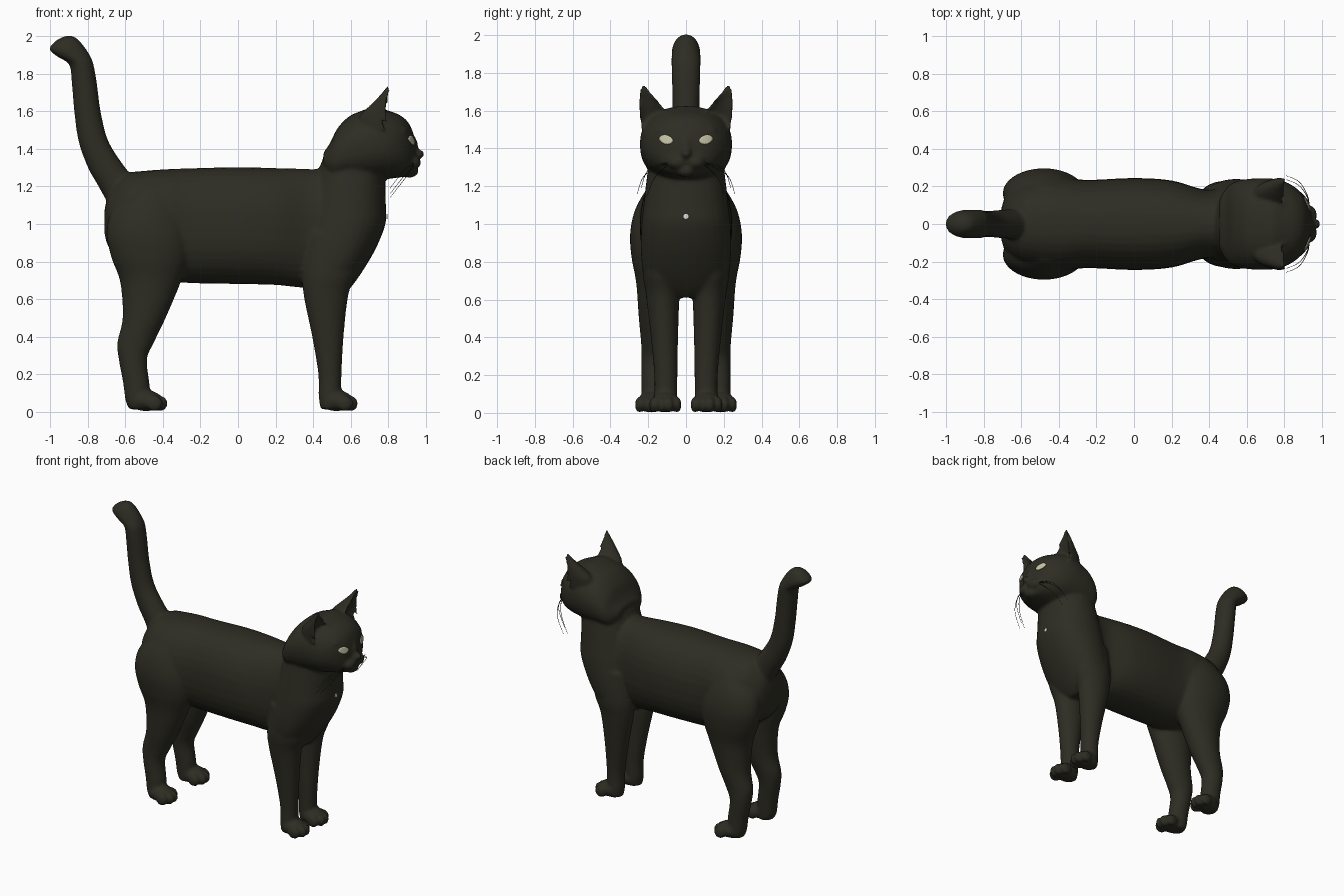
import bpy, bmesh, math
from mathutils import Vector, Matrix

if "Cube" in bpy.data.objects:
    bpy.data.objects.remove(bpy.data.objects["Cube"])


def material(name, rgb):
    m = bpy.data.materials.new(name)
    m.diffuse_color = (*rgb, 1)
    m.use_nodes = True
    m.node_tree.nodes["Principled BSDF"].inputs["Base Color"].default_value = m.diffuse_color
    return m


FUR = material("dark fur", (0.027, 0.026, 0.017))
EYE = material("pale eye", (0.56, 0.54, 0.38))
TAG = material("white spot", (0.75, 0.75, 0.72))


def spline(rows, steps=5):
    """Catmull-Rom interpolation of section rows."""
    out = []
    for i in range(len(rows) - 1):
        p = [rows[max(0, min(len(rows) - 1, i + k))] for k in (-1, 0, 1, 2)]
        for s in range(steps):
            t = s / steps
            out.append([0.5 * (2 * b + (c - a) * t + (2 * a - 5 * b + 4 * c - d) * t * t
                               + (3 * b - a - 3 * c + d) * t ** 3) for a, b, c, d in zip(*p)])
    return out + [list(rows[-1])]


def loft(bm, axis, rows, power=2.0, side=1, dent=None):
    """Rows are (position, low, high, y low, y high) along x or z."""
    n, rings = 32, []
    for t, a0, a1, y0, y1 in spline(rows):
        ring = []
        for k in range(n):
            ang = 2 * math.pi * k / n
            c, s = math.cos(ang), math.sin(ang)
            c = math.copysign(abs(c) ** (2 / power), c)
            s = math.copysign(abs(s) ** (2 / power), s)
            if dent is not None and c > 0:
                c *= dent
            a = (a0 + a1) / 2 + c * (a1 - a0) / 2
            y = side * ((y0 + y1) / 2 + s * (y1 - y0) / 2)
            ring.append(bm.verts.new((t, y, a) if axis == "X" else (a, y, t)))
        rings.append(ring)
    for r0, r1 in zip(rings, rings[1:]):
        for k in range(n):
            bm.faces.new((r0[k], r0[(k + 1) % n], r1[(k + 1) % n], r1[k]))
    bm.faces.new(rings[0][::-1])
    bm.faces.new(rings[-1])


def blob(bm, centre, radii):
    m = Matrix.Translation(centre) @ Matrix.Diagonal((*radii, 1))
    bmesh.ops.create_uvsphere(bm, u_segments=24, v_segments=16, radius=1, matrix=m)


def add_object(name, bm, mat):
    bmesh.ops.recalc_face_normals(bm, faces=bm.faces[:])
    me = bpy.data.meshes.new(name)
    bm.to_mesh(me)
    bm.free()
    me.materials.append(mat)
    me.shade_smooth()
    ob = bpy.data.objects.new(name, me)
    bpy.context.collection.objects.link(ob)
    return ob


bm = bmesh.new()

# torso
loft(bm, "X", [(-.712, .95, 1.07, -.06, .06), (-.685, .87, 1.17, -.14, .14),
               (-.6, .8, 1.265, -.21, .21), (-.5, .74, 1.283, -.24, .24),
               (-.38, .7, 1.292, -.25, .25), (-.25, .685, 1.297, -.235, .235),
               (0, .68, 1.303, -.245, .245), (.2, .675, 1.298, -.232, .232),
               (.37, .66, 1.293, -.185, .185), (.5, .68, 1.28, -.19, .19),
               (.62, .78, 1.2, -.15, .15)], power=2.3)

# chest and neck
loft(bm, "Z", [(1.42, .49, .8, -.18, .18), (1.33, .445, .79, -.195, .195),
               (1.25, .42, .785, -.207, .207), (1.1, .38, .788, -.225, .225),
               (1.0, .36, .786, -.236, .236), (.87, .34, .735, -.24, .24),
               (.75, .34, .665, -.228, .228), (.66, .36, .6, -.19, .19),
               (.61, .41, .55, -.1, .1)], power=2.2)

# tail with hooked tip
loft(bm, "Z", [(1.06, -.66, -.48, -.08, .08), (1.14, -.71, -.5, -.085, .085),
               (1.22, -.755, -.535, -.08, .08), (1.3, -.80, -.6, -.075, .075),
               (1.44, -.85, -.69, -.07, .07), (1.6, -.873, -.732, -.071, .071),
               (1.75, -.886, -.752, -.074, .074), (1.85, -.9, -.77, -.077, .077),
               (1.89, -.96, -.785, -.077, .077), (1.93, -1.006, -.808, -.073, .073),
               (1.965, -.985, -.835, -.06, .06), (1.99, -.95, -.86, -.04, .04),
               (2.004, -.915, -.885, -.012, .012)])

# head
loft(bm, "X", [(.455, 1.3, 1.38, -.13, .13), (.49, 1.24, 1.43, -.19, .19),
               (.53, 1.22, 1.51, -.222, .222), (.59, 1.22, 1.572, -.238, .238),
               (.65, 1.22, 1.6, -.243, .243), (.73, 1.23, 1.625, -.243, .243),
               (.8, 1.24, 1.605, -.228, .228), (.86, 1.248, 1.582, -.195, .195),
               (.905, 1.255, 1.545, -.15, .15), (.932, 1.27, 1.49, -.1, .1),
               (.945, 1.3, 1.43, -.045, .045)], power=2.25)

# nose bridge, nose and chin
blob(bm, (.915, 0, 1.41), (.045, .042, .07))
blob(bm, (.957, 0, 1.372), (.038, .03, .026))
blob(bm, (.915, 0, 1.283), (.048, .055, .036))

for s in (1, -1):
    # muzzle pads and brows
    blob(bm, (.922, s * .046, 1.328), (.054, .058, .042))
    blob(bm, (.868, s * .1, 1.495), (.04, .065, .028))

    # ears, hollow at the front
    loft(bm, "Z", [(1.50, .64, .97, .09, .238), (1.57, .645, .965, .095, .245),
                   (1.62, .69, .93, .122, .25), (1.67, .74, .88, .165, .25),
                   (1.71, .775, .85, .195, .243), (1.74, .795, .82, .215, .232)],
         side=s, dent=-.35)

    # front legs
    loft(bm, "Z", [(.95, .38, .64, .08, .225), (.75, .345, .63, .04, .23),
                   (.62, .35, .588, .036, .212), (.4, .395, .563, .042, .186),
                   (.2, .428, .552, .045, .168), (.08, .43, .55, .047, .168),
                   (.012, .44, .55, .055, .165)], side=s)

    # hind legs with thighs
    loft(bm, "Z", [(1.2, -.55, -.35, .06, .2), (1.08, -.67, -.3, .03, .268),
                   (.95, -.70, -.265, .03, .296), (.82, -.675, -.265, .03, .288),
                   (.69, -.628, -.305, .035, .264), (.5, -.615, -.385, .06, .25),
                   (.37, -.643, -.447, .085, .238), (.28, -.636, -.485, .098, .236),
                   (.15, -.612, -.472, .106, .236), (.06, -.6, -.47, .11, .236),
                   (.012, -.58, -.47, .115, .23)], side=s)

    # paws with four toes each
    for px, py in ((.525, .109), (-.49, .185)):
        blob(bm, (px, s * py, .058), (.088, .073, .056))
        for k, dx in ((-1.5, .045), (-.5, .073), (.5, .073), (1.5, .045)):
            blob(bm, (px + dx, s * (py + k * .041), .043), (.043, .024, .043))

# flat soles
for v in bm.verts:
    v.co.z = max(v.co.z, .001)

body = add_object("cat_body", bm, FUR)
rm = body.modifiers.new("fuse", "REMESH")
rm.mode = "VOXEL"
rm.voxel_size = .0105
rm.use_smooth_shade = True
sm = body.modifiers.new("soften", "SMOOTH")
sm.factor = .5
sm.iterations = 6

# fused surface, used to lay the eyes and spot on it
bpy.context.view_layer.update()
fused = body.evaluated_get(bpy.context.evaluated_depsgraph_get())


def plate(name, y, z, ry, rz, tilt, mat, point=1.0):
    """Thin almond plate following the front surface."""
    bm = bmesh.new()
    n, rings = 24, []

    def on_surface(dy, dz):
        yy, zz = y + dy, z + dz + tilt * dy
        hit, loc, nor, _ = fused.ray_cast(Vector((2, yy, zz)), Vector((-1, 0, 0)))
        return bm.verts.new(loc + nor * .004 if hit else (.78, yy, zz))

    mid = on_surface(0, 0)
    for f in (.35, .7, 1):
        rings.append([on_surface(f * ry * math.cos(a),
                                 f * rz * math.copysign(abs(math.sin(a)) ** point, math.sin(a)))
                      for a in (2 * math.pi * k / n for k in range(n))])
    for k in range(n):
        j = (k + 1) % n
        bm.faces.new((mid, rings[0][k], rings[0][j]))
        for r0, r1 in zip(rings, rings[1:]):
            bm.faces.new((r0[k], r1[k], r1[j], r0[j]))
    ob = add_object(name, bm, mat)
    so = ob.modifiers.new("thickness", "SOLIDIFY")
    so.thickness = .005
    so.offset = 0


def whisker(name, pts):
    cu = bpy.data.curves.new(name, "CURVE")
    cu.dimensions = "3D"
    cu.bevel_depth = .0028
    cu.bevel_resolution = 1
    sp = cu.splines.new("POLY")
    path = spline(pts, 5)
    sp.points.add(len(path) - 1)
    for i, (p, co) in enumerate(zip(sp.points, path)):
        p.co = (*co, 1)
        p.radius = 1 - .7 * i / len(path)
    cu.materials.append(FUR)
    bpy.context.collection.objects.link(bpy.data.objects.new(name, cu))


# eyes, chest spot and whiskers
for s, tag in ((1, "left"), (-1, "right")):
    plate("eye_" + tag, s * .104, 1.446, .037, .024, s * .15, EYE, 1.3)
    for i, (dy, dz) in enumerate(((0, 0), (-.02, .03), (-.05, -.02))):
        whisker(f"whisker_{tag}_{i}", [(.935, s * .075, 1.325), (.925, s * (.15 + dy / 2), 1.3 + dz / 2),
                                       (.88, s * (.225 + dy), 1.25 + dz), (.81, s * (.258 + dy), 1.16 + dz)])
plate("chest_spot", 0, 1.04, .014, .014, 0, TAG)
